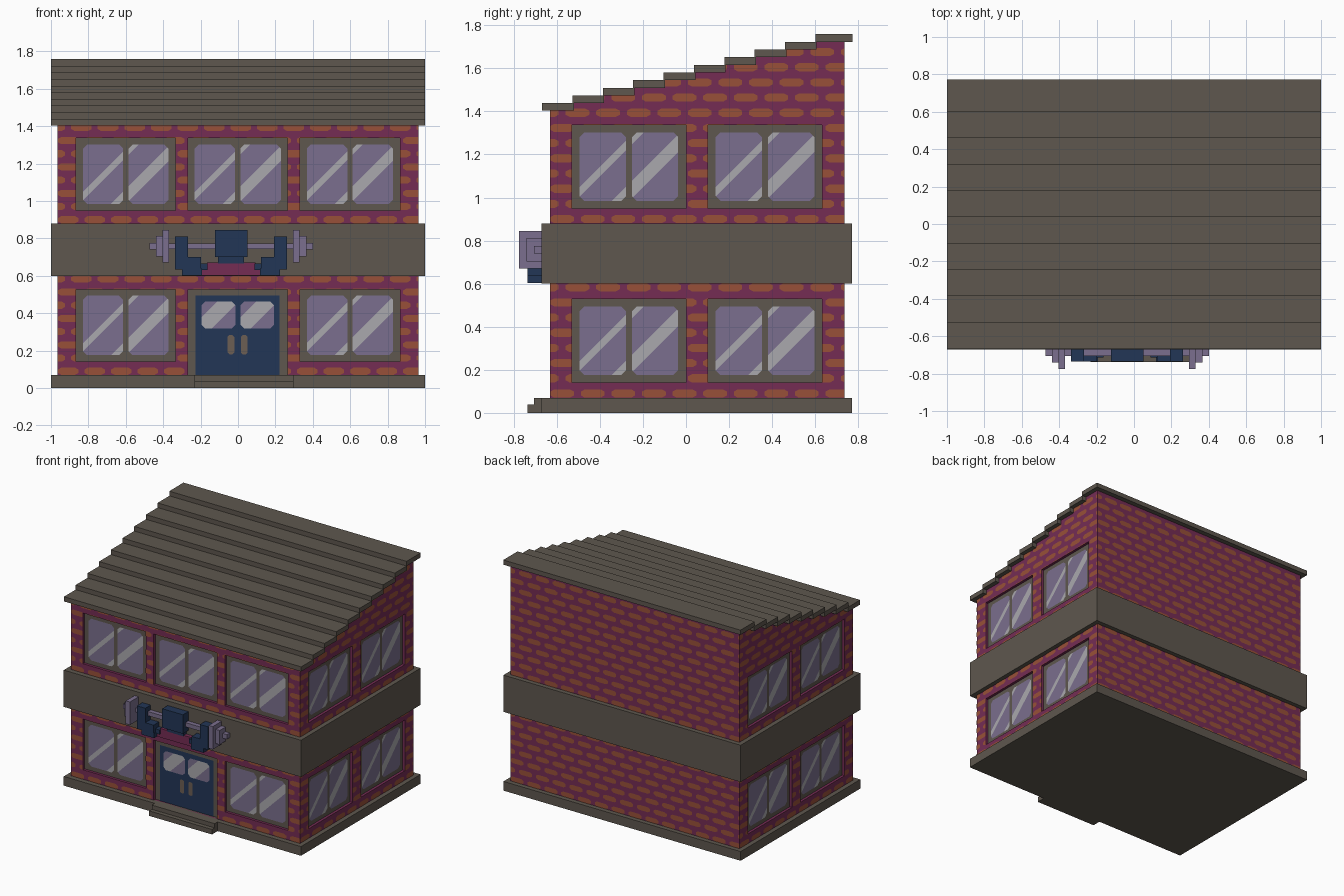
import bpy, bmesh
from math import radians
from mathutils import Matrix, Vector

cube = bpy.data.objects.get("Cube")
if cube:
    bpy.data.objects.remove(cube, do_unlink=True)


def material(name, *rgb):
    lin = [((c / 255 + 0.055) / 1.055) ** 2.4 for c in rgb] + [1]
    m = bpy.data.materials.new(name)
    m.use_nodes = True
    m.diffuse_color = lin
    m.node_tree.nodes["Principled BSDF"].inputs["Base Color"].default_value = lin
    return m


MORTAR = material("plum wall", 117, 44, 84)
BRICK = material("orange brick", 152, 80, 56)
STONE = material("grey brown stone", 94, 87, 78)
GLASS = material("lavender glass", 123, 111, 142)
GLARE = material("pale glare", 170, 169, 174)
NAVY = material("navy", 34, 54, 86)
HANDLE = material("tan handle", 108, 94, 84)
MATS = [MORTAR, BRICK, STONE, GLASS, GLARE, NAVY, HANDLE]


def make(name, bm, mats, matrix=Matrix()):
    me = bpy.data.meshes.new(name)
    bm.to_mesh(me)
    bm.free()
    for m in mats:
        me.materials.append(m)
    ob = bpy.data.objects.new(name, me)
    ob.matrix_world = matrix
    bpy.context.collection.objects.link(ob)
    return ob


def box(name, mat, x0, x1, y0, y1, z0, z1):
    bm = bmesh.new()
    size = Matrix.Diagonal((x1 - x0, y1 - y0, z1 - z0, 1))
    mid = Matrix.Translation(((x0 + x1) / 2, (y0 + y1) / 2, (z0 + z1) / 2))
    bmesh.ops.create_cube(bm, size=1, matrix=mid @ size)
    return make(name, bm, [mat])


# Flat shapes live in a local wall plane: x along the wall, z up, -y outward.
def poly(bm, pts, y, mat):
    f = bm.faces.new([bm.verts.new((u, y, z)) for u, z in pts])
    f.material_index = MATS.index(mat)
    return f


def rect(u0, u1, z0, z1):
    return [(u0, z0), (u1, z0), (u1, z1), (u0, z1)]


def octagon(u0, u1, z0, z1, a, b):
    return [(u0 + a, z0), (u1 - a, z0), (u1, z0 + b), (u1, z1 - b),
            (u1 - a, z1), (u0 + a, z1), (u0, z1 - b), (u0, z0 + b)]


def split(bm, faces, co, no):
    geom = set(faces)
    for f in faces:
        geom.update(f.edges, f.verts)
    if geom:
        bmesh.ops.bisect_plane(bm, geom=list(geom), dist=1e-5,
                               plane_co=co, plane_no=no)


def cut_hole(bm, u0, u1, z0, z1):
    e = 1e-4

    def touching():
        out = []
        for f in bm.faces:
            us = [v.co.x for v in f.verts]
            zs = [v.co.z for v in f.verts]
            if max(us) > u0 + e and min(us) < u1 - e and max(zs) > z0 + e and min(zs) < z1 - e:
                out.append(f)
        return out
    for u in (u0, u1):
        split(bm, touching(), (u, 0, 0), (1, 0, 0))
    for z in (z0, z1):
        split(bm, touching(), (0, 0, z), (0, 0, 1))
    bmesh.ops.delete(bm, geom=touching(), context='FACES')


TILE, ROW = 0.142, 0.0705


def brick_wall(name, matrix, u0, u1, z0, z1, holes):
    bm = bmesh.new()
    poly(bm, rect(u0, u1, z0, z1), 0, MORTAR)
    for k in range(int((z1 - z0) / ROW) + 1):
        z = z0 + 0.02 + ROW * k
        u = u0 + 0.057 - (TILE / 2 if k % 2 else 0)
        while u - 0.06 < u1:
            poly(bm, octagon(u - 0.055, u + 0.055, z - 0.019, z + 0.019, 0.018, 0.01), -0.002, BRICK)
            u += TILE
    outside = [(u0 - 1, u0, -1, 3), (u1, u1 + 1, -1, 3),
               (u0 - 1, u1 + 1, z1, 3), (u0 - 1, u1 + 1, -1, z0)]
    for h in outside + holes:
        cut_hole(bm, *h)
    make(name, bm, MATS, matrix)


def pane(bm, u0, u1, z0, z1, y, chamfer, origin, stripes):
    # Glass pane with diagonal glare stripes
    f = poly(bm, octagon(u0, u1, z0, z1, chamfer, chamfer), y, GLASS)
    parts = [f]
    slope = Vector((-1, 0, 1))
    for c in [c for s in stripes for c in s]:
        before = set(bm.faces) - set(parts)
        split(bm, parts, (origin[0], 0, origin[1] + c), slope)
        parts = [g for g in bm.faces if g not in before]
    for g in parts:
        m = g.calc_center_bounds()
        m = sum((v.co for v in g.verts), Vector()) / len(g.verts)
        c = (m.z - origin[1]) - (m.x - origin[0])
        if any(lo < c < hi for lo, hi in stripes):
            g.material_index = MATS.index(GLARE)


DEPTH = 0.02


def recess(bm, u0, u1, z0, z1):
    # Frame plate set back into the wall, with the four reveals
    poly(bm, rect(u0, u1, z0, z1), DEPTH, STONE)
    p = rect(u0, u1, z0, z1)
    for (a, b), (c, d) in zip(p, p[1:] + p[:1]):
        bm.faces.new([bm.verts.new(v) for v in
                      ((a, 0, b), (c, 0, d), (c, DEPTH, d), (a, DEPTH, b))])


def window(name, matrix, u0, u1, z0, z1):
    bm = bmesh.new()
    recess(bm, u0, u1, z0, z1)
    mid = (u0 + u1) / 2
    start = (u0 + 0.036, z0 + 0.034)
    for a, b in ((u0 + 0.036, mid - 0.014), (mid + 0.014, u1 - 0.036)):
        pane(bm, a, b, z0 + 0.034, z1 - 0.034, DEPTH - 0.003, 0.022, start,
             [(-0.23, -0.15), (0.02, 0.064)])
    make(name, bm, MATS, matrix)


# Plinth, entrance steps and middle band
box("plinth", STONE, -1, 1, -0.67, 0.77, 0, 0.07)
box("upper_step", STONE, -0.233, 0.297, -0.705, -0.66, 0, 0.07)
box("lower_step", STONE, -0.233, 0.297, -0.737, -0.70, 0, 0.038)
box("middle_band", STONE, -1, 1, -0.67, 0.77, 0.60, 0.88)

# Stepped roof
STEP, RISE, EAVE = 0.141, 0.0355, 1.403
for i in range(10):
    y = -0.668 + STEP * i
    box(f"roof_slab_{i + 1}", STONE, -1, 1, y, 0.772 if i == 9 else y + STEP + 0.006,
        EAVE + RISE * i, EAVE + RISE * (i + 1))

# Walls and windows, one storey at a time
W, FRONT, BACK = 0.965, -0.632, 0.735
TOP = EAVE + RISE * 9


def side(angle, x, y):
    return Matrix.Translation((x, y, 0)) @ Matrix.Rotation(radians(angle), 4, 'Z')


FACES = {"front": side(0, 0, FRONT), "right": side(90, W, 0),
         "left": side(-90, -W, 0), "back": side(180, 0, BACK)}
# Names are the model's own sides
LABEL = {"front": "front", "right": "left_side", "left": "right_side", "back": "back"}
for storey, z0, sill in (("lower", 0.07, 0.142), ("upper", 0.88, 0.95)):
    upper = storey == "upper"
    head = sill + 0.386
    for face, matrix in FACES.items():
        ends, spans, holes, top = (-W, W), [], [], 0.60
        if face == "front":
            spans = [(-0.865, -0.335), (0.332, 0.865)] + ([(-0.268, 0.265)] if upper else [])
            if not upper:
                holes.append((-0.268, 0.265, z0, head))
            top = EAVE if upper else top
        elif face == "back":
            top = TOP if upper else top
        else:
            s = 1 if face == "right" else -1
            ends = tuple(sorted((s * FRONT, s * BACK)))
            spans = [tuple(sorted((s * a, s * b))) for a, b in ((-0.53, 0), (0.102, 0.632))]
            if upper:
                top = TOP
                for i in range(9):
                    y = -0.668 + STEP * i
                    a, b = sorted((s * y, s * (y + STEP)))
                    holes.append((a, b, EAVE + RISE * i, 3))
        holes += [(a, b, sill, head) for a, b in spans]
        brick_wall(f"{LABEL[face]}_{storey}_wall", matrix, *ends, z0, top, holes)
        for n, (a, b) in enumerate(spans):
            window(f"{LABEL[face]}_{storey}_window_{n + 1}", matrix, a, b, sill, head)

# Double door with glazed lights and handles
bm = bmesh.new()
recess(bm, -0.268, 0.265, 0.07, 0.528)
poly(bm, rect(-0.228, 0.222, 0.07, 0.495), DEPTH - 0.003, NAVY)
for a, b, h in ((-0.195, -0.014, -0.055), (0.013, 0.192, 0.015)):
    pane(bm, a, b, 0.318, 0.463, DEPTH - 0.006, 0.02, (a, 0.318), [(-0.055, 0.06)])
    poly(bm, octagon(h, h + 0.035, 0.18, 0.283, 0.009, 0.009), DEPTH - 0.008, HANDLE)
make("double_door", bm, MATS, FACES["front"])

# Weightlifter sign on the band
CX, CY, CZ = -0.037, -0.6875, 0.758
box("barbell_bar", GLASS, CX - 0.40, CX + 0.40, CY - 0.017, CY + 0.017, CZ - 0.016, CZ + 0.016)
box("lifter_head", NAVY, CX - 0.087, CX + 0.087, -0.735, -0.66, 0.70, 0.845)
box("lifter_neck", NAVY, CX - 0.07, CX + 0.07, -0.705, -0.66, 0.665, 0.70)
box("lifter_chest", MORTAR, CX - 0.13, CX + 0.13, -0.70, -0.66, 0.602, 0.67)
box("lifter_vest", MORTAR, CX - 0.17, CX + 0.17, -0.70, -0.66, 0.602, 0.632)
for s, name in ((-1, "right"), (1, "left")):
    def part(label, mat, a, b, depth, z0, z1):
        x0, x1 = sorted((CX + s * a, CX + s * b))
        box(f"{name}_{label}", mat, x0, x1, depth, -0.66, z0, z1)
    part("forearm", NAVY, 0.23, 0.30, -0.735, 0.69, 0.81)
    part("elbow", NAVY, 0.16, 0.30, -0.735, 0.635, 0.70)
    part("shoulder", NAVY, 0.125, 0.20, -0.715, 0.63, 0.665)
    part("arm_base", NAVY, 0.155, 0.262, -0.735, 0.602, 0.64)
    for label, a, r in (("large", 0.332, 0.0875), ("medium", 0.367, 0.054), ("small", 0.402, 0.018)):
        x0, x1 = sorted((CX + s * a, CX + s * (a + 0.035)))
        box(f"{name}_{label}_weight", GLASS, x0, x1, CY - r, CY + r, CZ - r, CZ + r)
